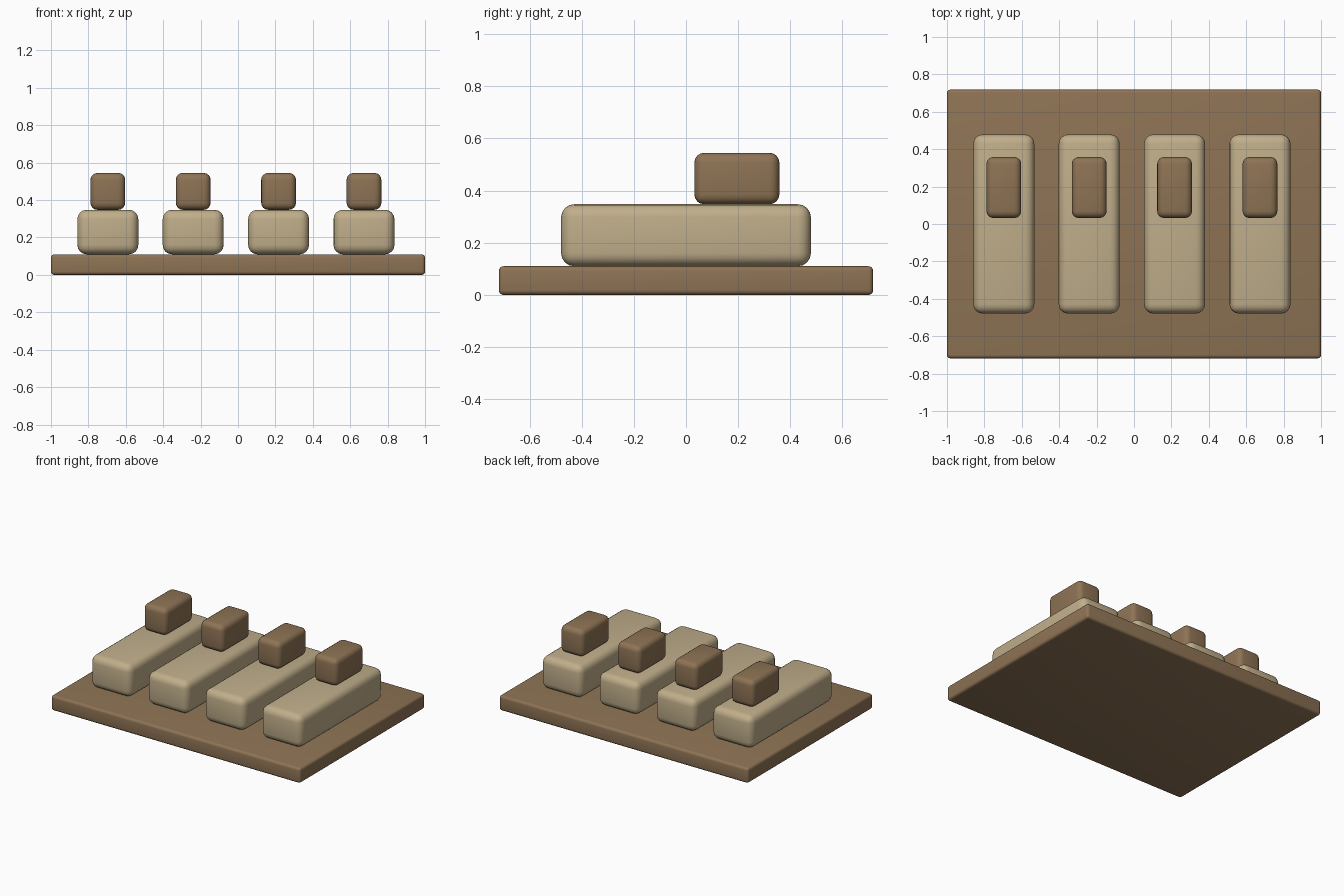
import bpy

if "Cube" in bpy.data.objects:
    bpy.data.objects.remove(bpy.data.objects["Cube"])


def material(name, rgb):
    mat = bpy.data.materials.new(name)
    mat.diffuse_color = (*rgb, 1.0)
    mat.use_nodes = True
    mat.node_tree.nodes["Principled BSDF"].inputs["Base Color"].default_value = mat.diffuse_color
    return mat


def rounded_box(name, lo, hi, radius, mat, segments=4):
    """Box from corner lo to corner hi with rounded edges."""
    centre = [(a + b) / 2 for a, b in zip(lo, hi)]
    bpy.ops.mesh.primitive_cube_add(size=1, location=centre)
    obj = bpy.context.object
    obj.name = name
    obj.scale = [b - a for a, b in zip(lo, hi)]
    bpy.ops.object.transform_apply(location=False, rotation=False, scale=True)
    bevel = obj.modifiers.new("rounding", 'BEVEL')
    bevel.width = radius
    bevel.segments = segments
    bevel.limit_method = 'NONE'
    bpy.ops.object.modifier_apply(modifier=bevel.name)
    bpy.ops.object.shade_smooth_by_angle()
    obj.data.materials.append(mat)
    return obj


brown = material("brown", (0.27, 0.172, 0.09))
tan = material("tan", (0.53, 0.425, 0.258))

# Base plate
rounded_box("base_plate", (-1, -0.718, 0), (1, 0.718, 0.11), 0.018, brown)

# Row of four long pads, each with a small block near its back end
for i in range(4):
    x = -0.696 + 0.4565 * i
    rounded_box(f"pad_{i + 1}", (x - 0.163, -0.479, 0.11),
                (x + 0.163, 0.479, 0.348), 0.05, tan)
    rounded_box(f"top_block_{i + 1}", (x - 0.093, 0.032, 0.348),
                (x + 0.093, 0.358, 0.545), 0.037, brown)
